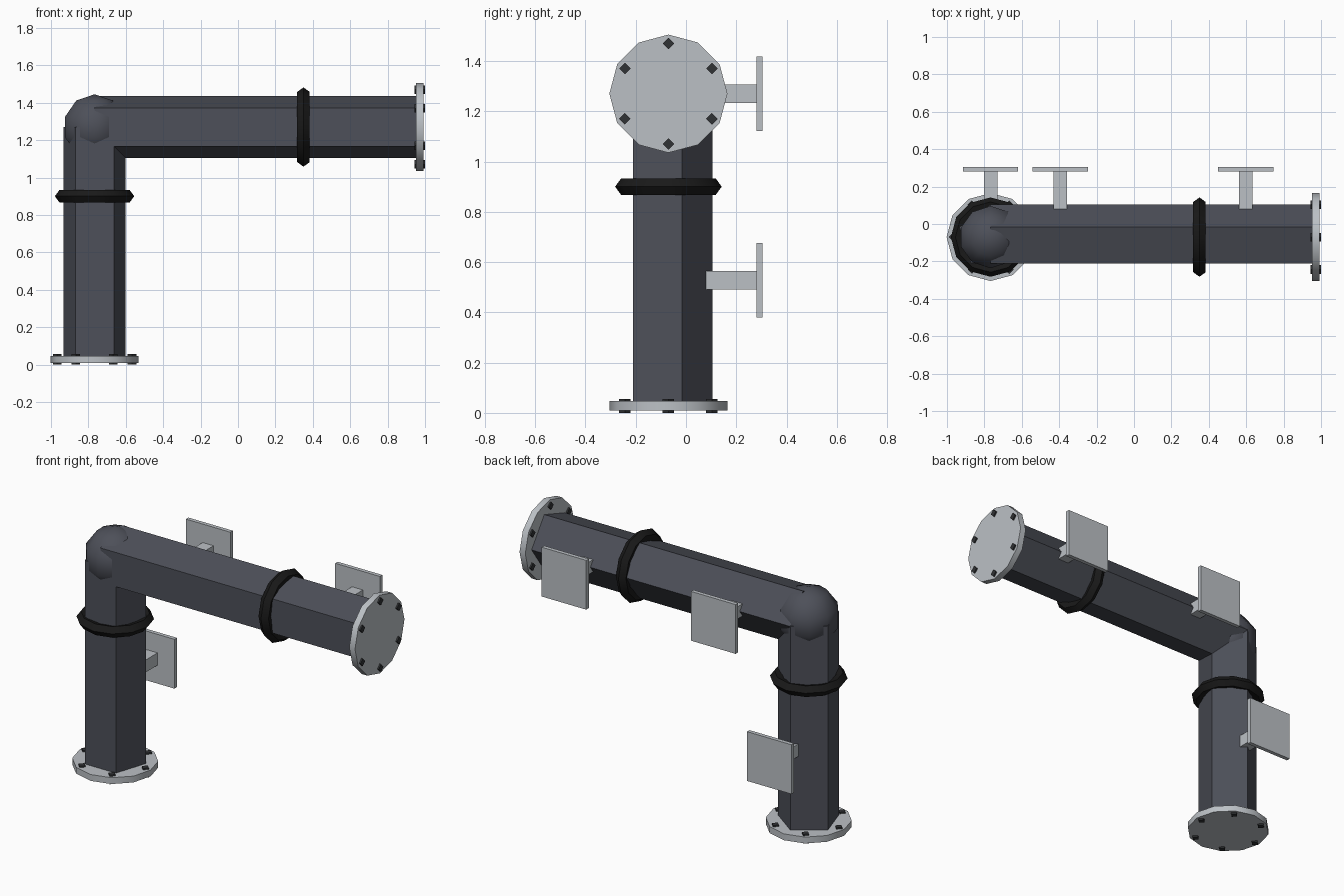
import bpy
from math import radians, pi, cos, sin
from mathutils import Vector, Euler

if "Cube" in bpy.data.objects:
    bpy.data.objects.remove(bpy.data.objects["Cube"])

CORNER = Vector((-0.767, -0.07, 1.27))   # where the two pipe axes meet
UP = Euler((0, 0, 0))
ALONG_X = Euler((0, pi / 2, 0))


def material(name, rgb):
    m = bpy.data.materials.new(name)
    m.diffuse_color = (*rgb, 1)
    m.use_nodes = True
    m.node_tree.nodes["Principled BSDF"].inputs["Base Color"].default_value = m.diffuse_color
    return m


PIPE = material("dark_pipe", (0.075, 0.08, 0.1))
RUBBER = material("black_rubber", (0.01, 0.01, 0.01))
BOLT = material("dark_bolt", (0.03, 0.032, 0.035))
STEEL = material("steel", (0.5, 0.53, 0.56))


def finish(name, mat, smooth=False):
    ob = bpy.context.object
    ob.name = name
    ob.data.materials.append(mat)
    if smooth:
        bpy.ops.object.shade_smooth_by_angle(angle=radians(40))
    return ob


def cylinder(name, sides, radius, depth, centre, rot, mat):
    bpy.ops.mesh.primitive_cylinder_add(vertices=sides, radius=radius, depth=depth,
                                        location=centre, rotation=rot)
    return finish(name, mat, sides > 8)


def box(name, centre, size, mat):
    bpy.ops.mesh.primitive_cube_add(size=1, location=centre)
    bpy.context.object.scale = size
    bpy.ops.object.transform_apply(location=False, rotation=False, scale=True)
    return finish(name, mat)


def pipe_run(prefix, rot, end, seal):
    """Five-sided pipe from the corner to its flange, with bolts and a seal ring."""
    cylinder(prefix + "_pipe", 5, 0.175, (end - CORNER).length, (end + CORNER) / 2, rot, PIPE)
    cylinder(prefix + "_flange", 12, 0.235, 0.038, end, rot, STEEL)
    for i in range(6):
        a = i * pi / 3
        offset = Vector((0.2 * cos(a), 0.2 * sin(a), 0))
        offset.rotate(rot)
        cylinder(f"{prefix}_bolt_{i + 1}", 4, 0.023, 0.056, end + offset, rot, BOLT)
    bpy.ops.mesh.primitive_torus_add(major_segments=12, minor_segments=5, major_radius=0.177,
                                     minor_radius=0.035, location=seal, rotation=rot)
    finish(prefix + "_seal_ring", RUBBER, True)


# Upright and horizontal runs
x, y, z = CORNER
pipe_run("upright", UP, Vector((x, y, 0.028)), (x, y, 0.9))
pipe_run("horizontal", ALONG_X, Vector((0.972, y, z)), (0.35, y, z))

# Rounded elbow
bpy.ops.mesh.primitive_uv_sphere_add(segments=10, ring_count=5, radius=0.175, location=CORNER)
finish("elbow", PIPE, True)

# Wall brackets on the back
for i, (bx, bz) in enumerate([(x, 0.527), (-0.395, z), (0.598, z)], 1):
    box(f"bracket_arm_{i}", (bx, 0.181, bz), (0.072, 0.204, 0.074), STEEL)
    box(f"bracket_plate_{i}", (bx, 0.2925, bz), (0.296, 0.024, 0.296), STEEL)
